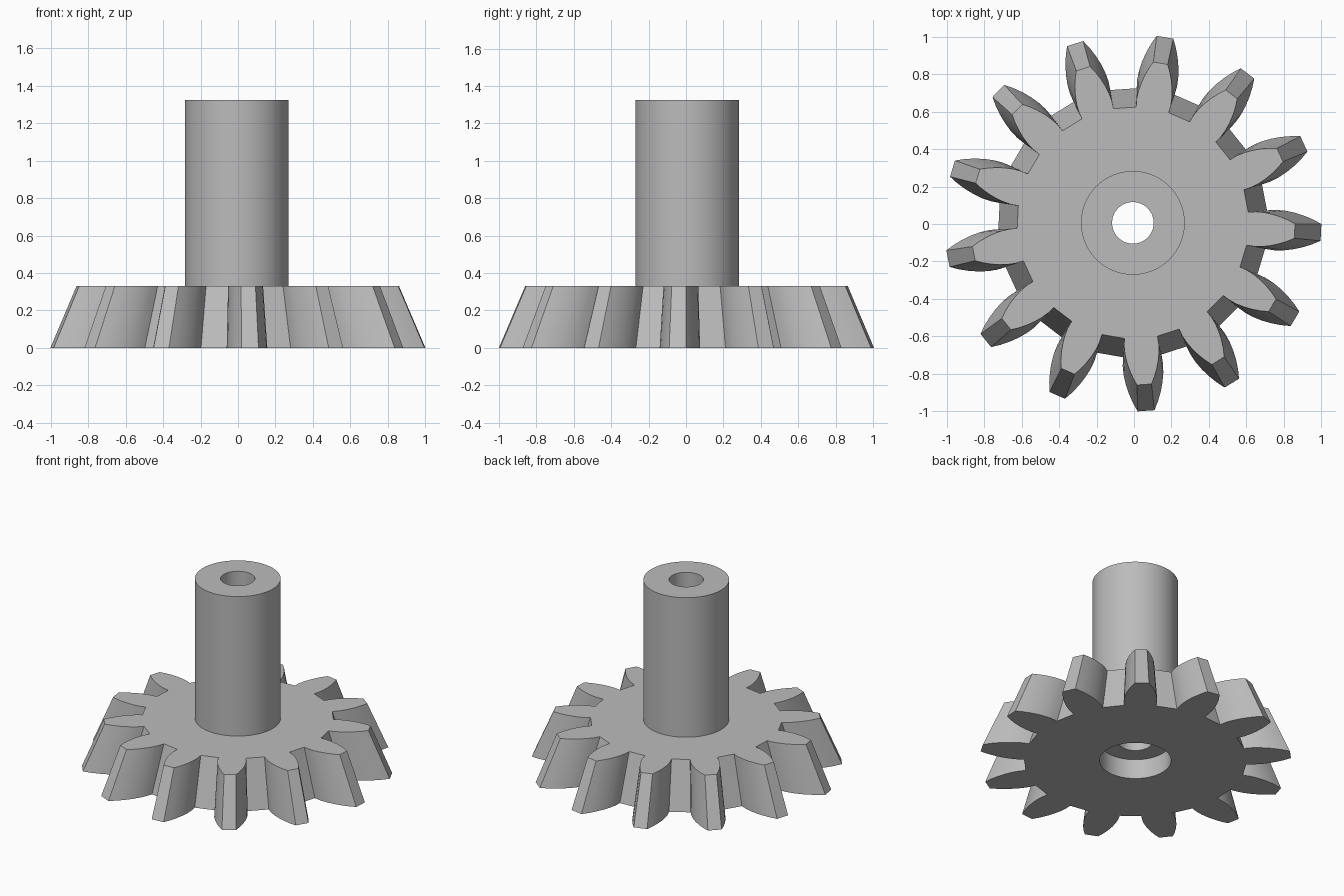
import bpy
import bmesh
from math import sin, cos, pi, radians

cube = bpy.data.objects.get("Cube")
if cube:
    bpy.data.objects.remove(cube, do_unlink=True)

CENTRE = (-0.006, 0.006, 0)
TEETH = 13
PHASE = radians(-2.9)
GEAR_HEIGHT, TAPER = 0.33, 0.86
SHAFT_TOP, SHAFT_R = 1.325, 0.277
BORE_R, RECESS_R, RECESS_TOP = 0.111, 0.231, 0.14
SEGMENTS = 96

steel = bpy.data.materials.new("steel grey")
steel.use_nodes = True
grey = (0.5, 0.5, 0.5, 1)
steel.diffuse_color = grey
steel.node_tree.nodes["Principled BSDF"].inputs["Base Color"].default_value = grey


def circle(bm, radius, z):
    return [bm.verts.new((radius * cos(2 * pi * i / SEGMENTS),
                          radius * sin(2 * pi * i / SEGMENTS), z))
            for i in range(SEGMENTS)]


def bridge(bm, lower, upper):
    n = len(lower)
    for i in range(n):
        j = (i + 1) % n
        bm.faces.new((lower[i], lower[j], upper[j], upper[i]))


def close_loop(bm, verts):
    edges = []
    for a, b in zip(verts, verts[1:] + verts[:1]):
        edges.append(bm.edges.get((a, b)) or bm.edges.new((a, b)))
    return edges


def finish(bm, name):
    mesh = bpy.data.meshes.new(name)
    bm.to_mesh(mesh)
    bm.free()
    mesh.materials.append(steel)
    obj = bpy.data.objects.new(name, mesh)
    obj.location = CENTRE
    bpy.context.collection.objects.link(obj)
    bpy.ops.object.select_all(action="DESELECT")
    obj.select_set(True)
    bpy.context.view_layer.objects.active = obj
    bpy.ops.object.shade_smooth_by_angle(angle=radians(25))
    return obj


# Bevel gear: one curved tooth flank, mirrored and repeated round the wheel
flank = [(0.712, 0.103), (0.76, 0.108), (0.81, 0.106), (0.86, 0.098),
         (0.91, 0.085), (0.96, 0.067), (1.006, 0.045)]
tooth = [(r, -w) for r, w in flank] + [(r, w) for r, w in reversed(flank)]
outline = []
for k in range(TEETH):
    a = PHASE + 2 * pi * k / TEETH
    outline += [(r * cos(a) - w * sin(a), r * sin(a) + w * cos(a)) for r, w in tooth]

bm = bmesh.new()
bottom = [bm.verts.new((x, y, 0)) for x, y in outline]
top = [bm.verts.new((x * TAPER, y * TAPER, GEAR_HEIGHT)) for x, y in outline]
bridge(bm, bottom, top)
for rim, radius, z, facing in ((bottom, RECESS_R, 0, -1), (top, SHAFT_R, GEAR_HEIGHT, 1)):
    edges = close_loop(bm, rim) + close_loop(bm, circle(bm, radius, z))
    bmesh.ops.triangle_fill(bm, edges=edges, use_beauty=True, normal=(0, 0, facing))
bm.normal_update()
for f in bm.faces:
    z = f.calc_center_median().z
    if abs(f.normal.z) > 0.99 and f.normal.z * (z - GEAR_HEIGHT / 2) < 0:
        f.normal_flip()
finish(bm, "bevel_gear")

# Hollow shaft: outer wall, end ring, bore and the wider recess underneath
profile = [(SHAFT_R, GEAR_HEIGHT), (SHAFT_R, SHAFT_TOP), (BORE_R, SHAFT_TOP),
           (BORE_R, RECESS_TOP), (RECESS_R, RECESS_TOP), (RECESS_R, 0)]
bm = bmesh.new()
rings = [circle(bm, r, z) for r, z in profile]
for lower, upper in zip(rings, rings[1:]):
    bridge(bm, lower, upper)
finish(bm, "hollow_shaft")
